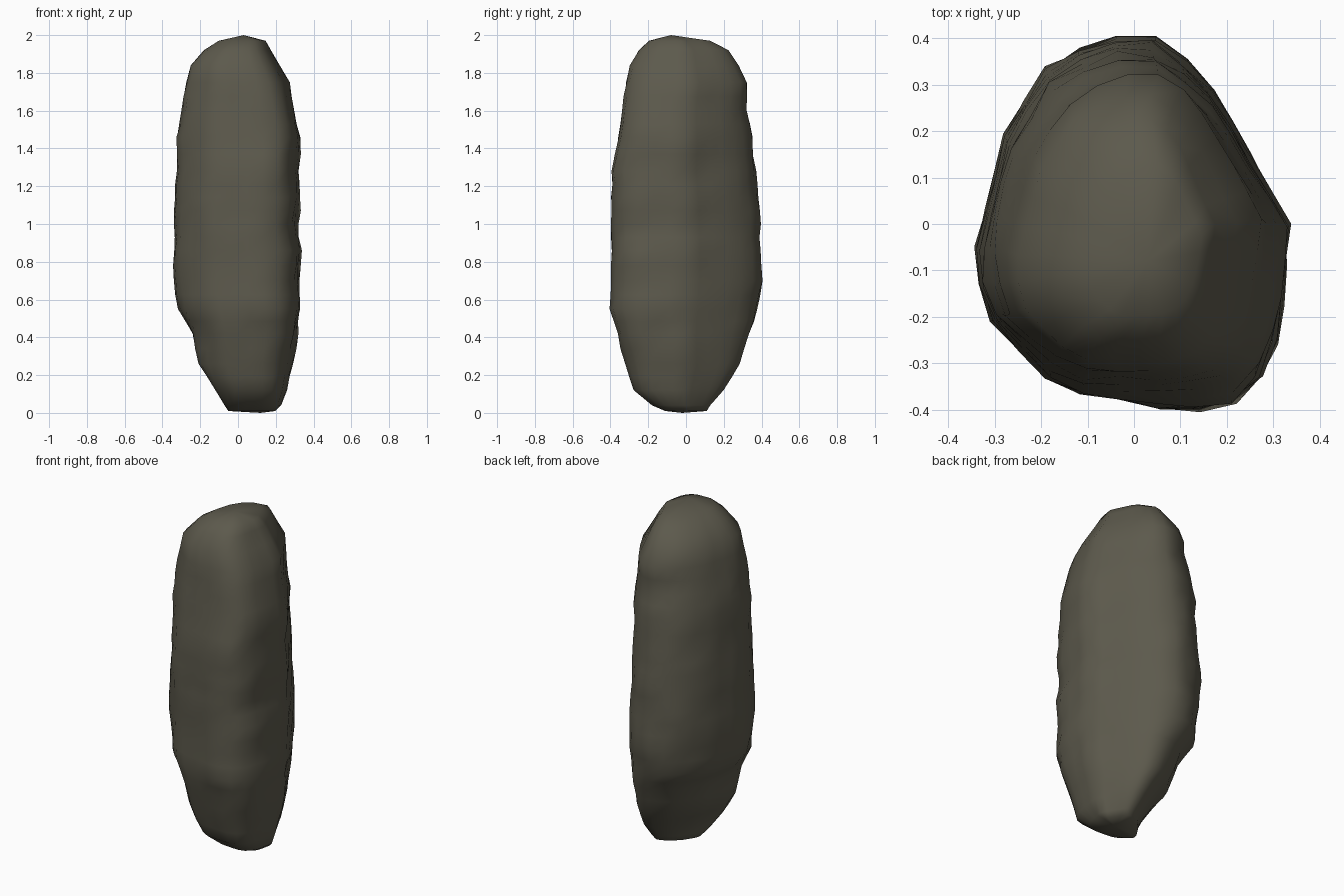
import bpy, bmesh, math
from mathutils import Vector, noise

if "Cube" in bpy.data.objects:
    bpy.data.objects.remove(bpy.data.objects["Cube"])

# Footprint seen from above (rounded triangle, blunt side at the front)
OUTLINE = [(.345, 0), (.255, .16), (.155, .33), (.05, .405), (-.06, .40), (-.17, .35),
           (-.28, .19), (-.32, .04), (-.345, -.09), (-.30, -.21), (-.20, -.32),
           (-.11, -.37), (.02, -.39), (.16, -.40), (.26, -.37), (.31, -.27), (.335, -.12)]

# Height, x min, x max, y min, y max
RINGS = [(.01, -.05, .20, -.11, .11), (.04, -.07, .23, -.18, .13), (.12, -.12, .26, -.28, .20),
         (.26, -.21, .29, -.32, .285), (.42, -.245, .32, -.365, .335), (.55, -.32, .335, -.40, .385),
         (.70, -.34, .335, -.395, .40), (.86, -.345, .34, -.395, .40), (1.0, -.34, .32, -.395, .395),
         (1.14, -.34, .33, -.395, .385), (1.28, -.325, .32, -.395, .37), (1.46, -.33, .33, -.36, .35),
         (1.60, -.305, .305, -.345, .325), (1.75, -.275, .275, -.32, .325), (1.84, -.25, .225, -.295, .28),
         (1.92, -.18, .175, -.25, .225), (1.97, -.10, .145, -.20, .13)]

N = 28


def resample(points, n):
    """Even points along the closed outline."""
    pts = [Vector(p) for p in points]
    pts.append(pts[0])
    lens = [(b - a).length for a, b in zip(pts, pts[1:])]
    out = []
    for k in range(n):
        d, i = sum(lens) * k / n, 0
        while d > lens[i]:
            d -= lens[i]
            i += 1
        out.append(pts[i].lerp(pts[i + 1], d / lens[i]))
    return out


def fit(values, lo, hi):
    a, b = min(values), max(values)
    return [lo + (hi - lo) * (v - a) / (b - a) for v in values]


def squeeze(z, d):
    """The ends are chamfered, the foot mostly at its left-back corner."""
    top, low = max(0, (z - 1.45) / .5), max(0, (.5 - z) / .5)
    return 1 - .15 * top - (.5 if d < 0 else .1) * low


# Extra rings halfway along the long middle
levels = []
for a, b in zip(RINGS, RINGS[1:]):
    levels.append(a)
    if b[0] - a[0] > .1:
        levels.append(tuple((p + q) / 2 for p, q in zip(a, b)))
levels.append(RINGS[-1])

# Rock body: stacked rings with shallow lumps
section = resample(OUTLINE, N)
bm = bmesh.new()
rows = []
for z, x0, x1, y0, y1 in levels:
    us, vs = [], []
    for p in section:
        s, d = (p.x / .345 + p.y / .4) / 2, (p.x / .345 - p.y / .4) / 2
        d *= squeeze(z, d)
        us.append(s + d)
        vs.append(s - d)
    cx, cy = (x0 + x1) / 2, (y0 + y1) / 2
    row = []
    for x, y in zip(fit(us, x0, x1), fit(vs, y0, y1)):
        s = .995 + .045 * noise.noise(Vector((x * 8 + 3, y * 8, z * 8)))
        px = max(-.345, min(.345, cx + (x - cx) * s))
        py = max(-.405, min(.405, cy + (y - cy) * s))
        row.append(bm.verts.new((px, py, z)))
    rows.append(row)
for a, b in zip(rows, rows[1:]):
    for i in range(N):
        j = (i + 1) % N
        bm.faces.new((a[i], a[j], b[j], b[i]))

# Blunt crown and foot
crown = bm.verts.new((.03, -.08, 2.0))
foot = bm.verts.new((.12, -.02, 0))
for i in range(N):
    j = (i + 1) % N
    bm.faces.new((rows[-1][i], rows[-1][j], crown))
    bm.faces.new((rows[0][j], rows[0][i], foot))
bmesh.ops.recalc_face_normals(bm, faces=bm.faces)

mesh = bpy.data.meshes.new("rock")
bm.to_mesh(mesh)
bm.free()
rock = bpy.data.objects.new("rock", mesh)
bpy.context.collection.objects.link(rock)
stone = bpy.data.materials.new("dark olive stone")
stone.diffuse_color = (.108, .101, .073, 1)
stone.use_nodes = True
stone.node_tree.nodes["Principled BSDF"].inputs["Base Color"].default_value = stone.diffuse_color
mesh.materials.append(stone)
for f in mesh.polygons:
    f.use_smooth = True
